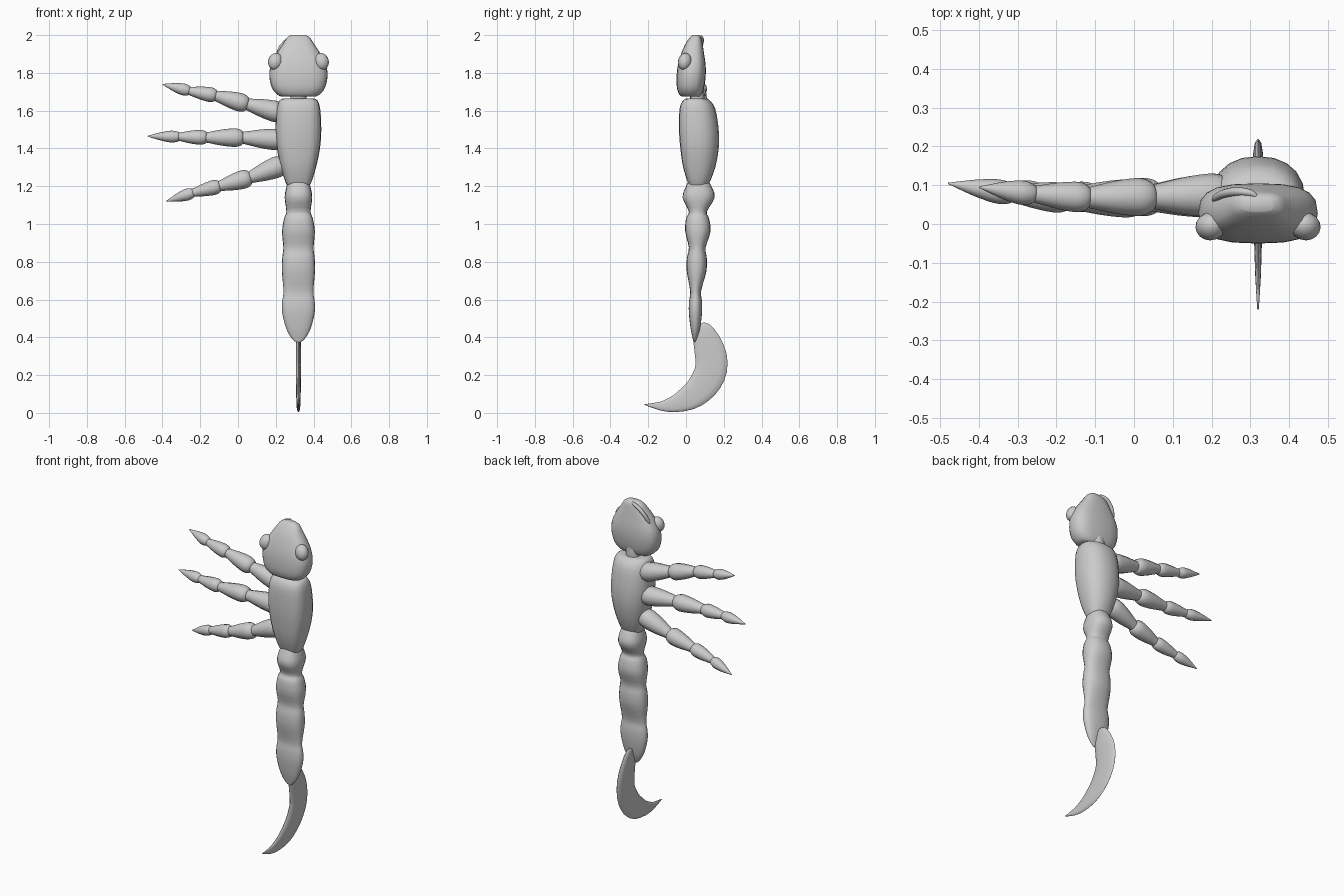
import bpy, bmesh, math
from mathutils import Vector

if "Cube" in bpy.data.objects:
    bpy.data.objects.remove(bpy.data.objects["Cube"])

CX = 0.32  # centre line of the body

grey = bpy.data.materials.new("plain grey")
grey.diffuse_color = (0.6, 0.6, 0.6, 1)
grey.use_nodes = True
grey.node_tree.nodes["Principled BSDF"].inputs["Base Color"].default_value = grey.diffuse_color


def resample(rows, n):
    """Catmull-Rom interpolation through rows of numbers."""
    out = []
    for i in range(len(rows) - 1):
        p = [rows[max(0, min(len(rows) - 1, i + k))] for k in (-1, 0, 1, 2)]
        for s in range(n):
            t = s / n
            out.append([0.5 * (2 * b + (c - a) * t + (2 * a - 5 * b + 4 * c - d) * t * t
                               + (3 * b - a - 3 * c + d) * t ** 3) for a, b, c, d in zip(*p)])
    out.append(list(rows[-1]))
    return out


def power(v, p):
    return math.copysign(abs(v) ** (2 / p), v) if abs(v) > 1e-6 else 0.0


def loft(name, sections, sides=16, front=2.0, back=2.0, angle=50):
    """Skin rings given as (centre, half width vector, half depth vector)."""
    bm = bmesh.new()
    rings = []
    for c, u, v in sections:
        ring = []
        for k in range(sides):
            a = 2 * math.pi * k / sides
            e = front if math.sin(a) < 0 else back
            ring.append(bm.verts.new(c + u * power(math.cos(a), e) + v * power(math.sin(a), e)))
        rings.append(ring)
    for r, q in zip(rings, rings[1:]):
        for k in range(sides):
            m = (k + 1) % sides
            bm.faces.new((r[k], r[m], q[m], q[k]))
    bm.faces.new(rings[0])
    bm.faces.new(rings[-1])
    bmesh.ops.recalc_face_normals(bm, faces=bm.faces[:])
    mesh = bpy.data.meshes.new(name)
    bm.to_mesh(mesh)
    bm.free()
    ob = bpy.data.objects.new(name, mesh)
    bpy.context.collection.objects.link(ob)
    finish(ob, angle)
    return ob


def finish(ob, angle=50):
    ob.data.materials.append(grey)
    bpy.ops.object.select_all(action='DESELECT')
    ob.select_set(True)
    bpy.context.view_layer.objects.active = ob
    bpy.ops.object.shade_smooth_by_angle(angle=math.radians(angle))


def upright(name, rows, **kw):
    """Part along z; rows are height, half width, front y, back y."""
    loft(name, [(Vector((CX, (f + b) / 2, z)), Vector((w, 0, 0)), Vector((0, (b - f) / 2, 0)))
                for z, w, f, b in resample(rows, 3)], **kw)


# body
upright("thorax", [(1.665, .075, .005, .10), (1.655, .10, -.015, .125), (1.61, .115, -.034, .155),
                   (1.5, .121, -.037, .173), (1.4, .114, -.03, .173), (1.3, .093, -.015, .155),
                   (1.22, .068, .01, .125), (1.19, .05, .025, .105)],
        sides=20, front=3.2, back=2.2)
upright("abdomen", [(1.24, .05, .02, .11), (1.20, .063, 0, .135), (1.14, .073, -.018, .152),
                    (1.065, .064, .015, .11), (1.03, .076, 0, .122), (.96, .087, -.004, .13),
                    (.875, .08, .015, .104), (.82, .086, .005, .11), (.75, .088, .004, .108),
                    (.645, .079, .022, .08), (.59, .086, .016, .085), (.53, .086, .015, .085),
                    (.45, .066, .024, .075), (.40, .04, .034, .06), (.375, .015, .04, .05)],
        sides=20, front=2.5, back=2.3)
upright("neck", [(1.62, .045, .02, .095), (1.66, .042, .022, .098), (1.72, .045, .02, .095)])
upright("head", [(1.675, .09, -.02, .07), (1.685, .112, -.035, .082), (1.72, .14, -.048, .095),
                 (1.78, .154, -.05, .104), (1.84, .147, -.043, .104), (1.9, .118, -.026, .096),
                 (1.95, .085, -.005, .088), (1.985, .062, .018, .08), (2.0, .04, .032, .068)],
        sides=20, front=2.8, back=2.8)

# eyes
for label, side in (("left", -1), ("right", 1)):
    bpy.ops.mesh.primitive_uv_sphere_add(segments=16, ring_count=10, radius=1,
                                         location=(CX + side * .122, -.006, 1.86))
    eye = bpy.context.object
    eye.name = label + "_eye"
    eye.scale = (.039, .036, .046)
    eye.rotation_euler = (-.2, side * -.25, 0)
    finish(eye)


def along(name, path_rows, **kw):
    """Round part along a path; rows are x, y, z, radius."""
    rows = resample(path_rows, 3)
    pts = [Vector(r[:3]) for r in rows]
    secs = []
    for i, p in enumerate(pts):
        d = (pts[min(i + 1, len(pts) - 1)] - pts[max(i - 1, 0)]).normalized()
        u = d.cross(Vector((0, 1, 0))).normalized()
        secs.append((p, u * rows[i][3], d.cross(u) * rows[i][3]))
    loft(name, secs, **kw)


# single feeler lying against the back of the head
along("feeler", [(.315, .072, 1.992, .005), (.30, .08, 1.99, .009), (.265, .084, 1.975, .011),
                 (.23, .078, 1.94, .011), (.21, .066, 1.90, .009), (.208, .06, 1.885, .004)], sides=8)

# legs: four tapering segments each, all on one side
SEGMENT = [(-.06, .35), (-.02, .72), (.08, .93), (.24, 1), (.55, .87), (.85, .65), (1.03, .52)]
CLAW = [(-.06, .35), (-.02, .72), (.08, .93), (.25, 1), (.55, .72), (.85, .28), (1, .05)]
RADII = (.056, .049, .039, .031)
LEGS = {
    "upper": [(.24, .075, 1.585), (.045, .07, 1.635), (-.12, .068, 1.68), (-.26, .077, 1.705), (-.40, .095, 1.74)],
    "middle": [(.24, .075, 1.445), (.02, .066, 1.457), (-.17, .066, 1.458), (-.315, .078, 1.462), (-.48, .105, 1.465)],
    "lower": [(.24, .075, 1.315), (.06, .07, 1.245), (-.10, .068, 1.2), (-.24, .077, 1.165), (-.38, .095, 1.12)],
}
for label, joints in LEGS.items():
    for i, r in enumerate(RADII):
        a, b = Vector(joints[i]), Vector(joints[i + 1])
        rows = [(*a.lerp(b, t), r * f) for t, f in (CLAW if i == 3 else SEGMENT)]
        along(f"{label}_leg_segment_{i + 1}", rows, sides=12)

# curved blade at the tail: inner y, z, outer y, z, half thickness
BLADE = [(.047, .44, .085, .477, .006), (.042, .40, .125, .47, .011), (.041, .36, .177, .405, .013),
         (.05, .28, .215, .315, .014), (.045, .23, .216, .215, .014), (.012, .17, .18, .13, .013),
         (-.025, .13, .12, .065, .012), (-.065, .095, .04, .02, .011), (-.10, .075, -.06, .004, .009),
         (-.14, .058, -.14, .014, .007), (-.22, .046, -.22, .043, .002)]
blade = []
for iy, iz, oy, oz, w in resample(BLADE, 2):
    inner, outer = Vector((CX, iy, iz)), Vector((CX, oy, oz))
    blade.append(((inner + outer) / 2, Vector((w, 0, 0)), (outer - inner) / 2))
loft("tail_blade", blade, sides=12, front=2.4, back=2.4)
